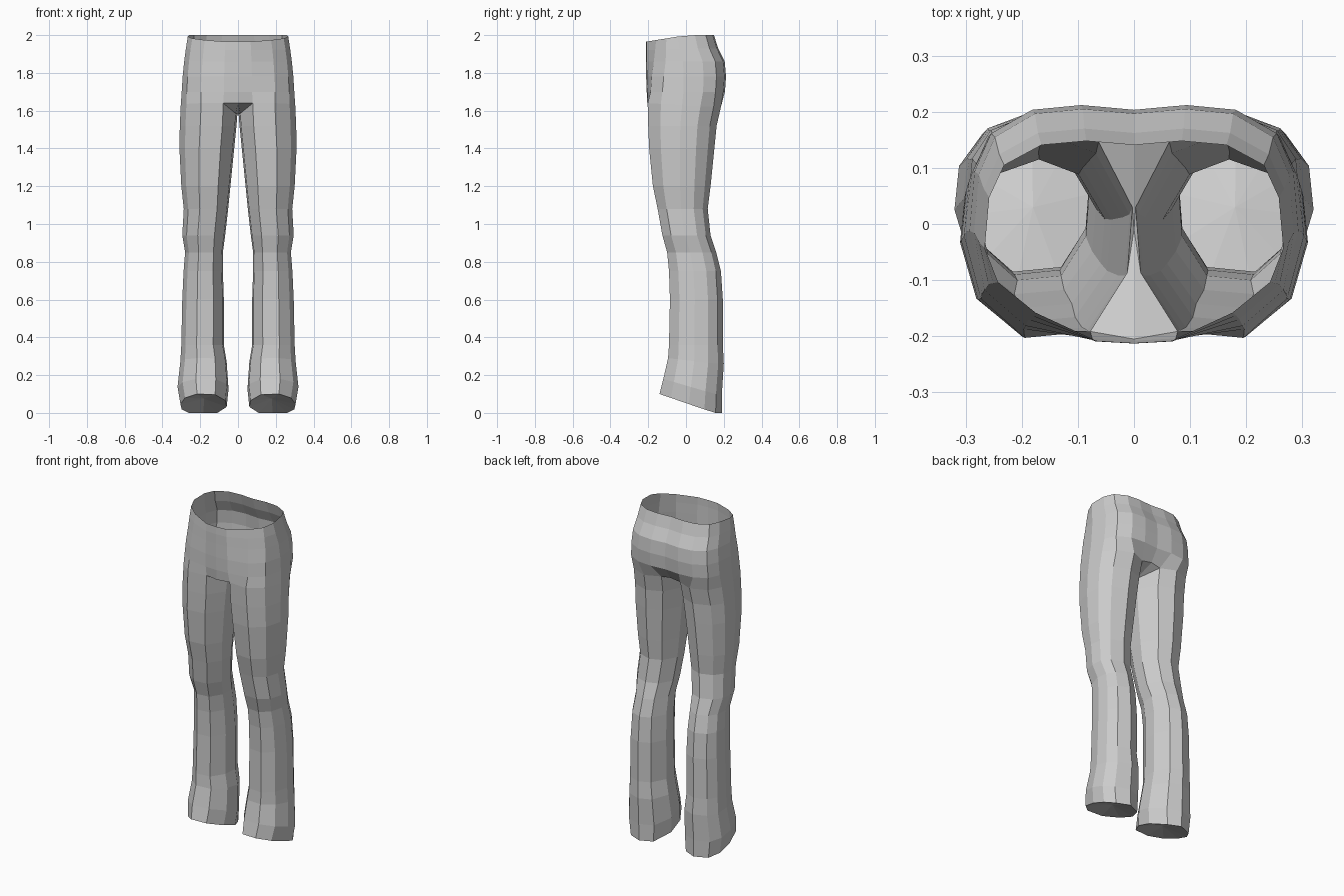
import bpy
import bmesh

if "Cube" in bpy.data.objects:
    bpy.data.objects.remove(bpy.data.objects["Cube"], do_unlink=True)

# Cloth colour
cloth = bpy.data.materials.new("grey cloth")
cloth.use_nodes = True
GREY = (0.6, 0.6, 0.6, 1)
cloth.diffuse_color = GREY
cloth.node_tree.nodes["Principled BSDF"].inputs["Base Color"].default_value = GREY

# Cross-sections as fractions of width and depth, from inner front round the outside
LEG = [(.25, .03), (.64, 0), (.9, .18), (1, .47), (.97, .72), (.82, .9),
       (.5, 1), (.2, .9), (0, .6), (.03, .3)]
HIP = [(.25, .01), (.66, .05), (.91, .2), (1, .47), (.97, .72), (.87, .88),
       (.62, .98), (.32, 1)]

# Leg levels: back height, inner x, outer x, front y, back y, extra height at front
LEGS = [(0, .06, .305, -.14, .19, .1),
        (.1, .05, .32, -.12, .19, .08),
        (.26, .06, .305, -.095, .2, .03),
        (.36, .075, .3, -.09, .195, 0),
        (.6, .075, .295, -.085, .195, 0),
        (.75, .08, .288, -.09, .185, 0),
        (.85, .08, .28, -.1, .16, 0),
        (.94, .068, .295, -.125, .13, 0),
        (1.08, .052, .287, -.15, .115, 0),
        (1.2, .04, .3, -.175, .13, 0),
        (1.4, .02, .31, -.195, .15, 0),
        (1.52, .008, .308, -.2, .162, 0),
        (1.62, .003, .303, -.203, .185, .02)]

# Hip levels: back height, half width, front y, back y, front rounding, front drop
HIPS = [(1.7, .298, -.208, .206, 0, 0),
        (1.78, .293, -.211, .212, .02, 0),
        (1.86, .285, -.212, .205, .05, 0),
        (1.93, .276, -.213, .17, .08, .01),
        (2, .266, -.212, .148, .1, .035)]

bm = bmesh.new()


def leg_ring(z, x0, x1, y0, y1, tilt):
    return [bm.verts.new((x0 + (x1 - x0) * u, y0 + (y1 - y0) * v,
                          z + tilt * max(0, 1 - v / .88))) for u, v in LEG]


def hip_ring(z, w, y0, y1, rounding, drop):
    section = [(0, 0)] + HIP + [(0, .98)]
    ring = []
    for i, (u, v) in enumerate(section):
        v += rounding if i in (2, 3) else 0
        ring.append(bm.verts.new((w * u, y0 + (y1 - y0) * v,
                                  z - drop * max(0, 1 - v / .6))))
    return ring


def bridge(a, b, closed):
    n = len(a)
    for i in range(n if closed else n - 1):
        j = (i + 1) % n
        bm.faces.new((a[i], a[j], b[j], b[i]))


# Trouser leg
legs = [leg_ring(*level) for level in LEGS]
for low, high in zip(legs, legs[1:]):
    bridge(low, high, True)

# Recessed fan closing the hem
hub = bm.verts.new((.18, .03, .075))
hem = legs[0]
for i in range(len(hem)):
    bm.faces.new((hem[(i + 1) % len(hem)], hem[i], hub))

# Crotch gusset between the legs
top = legs[-1]
for v in top[8:]:
    v.co.z = 1.585
front = bm.verts.new((0, -.205, 1.64))
back = bm.verts.new((0, .15, 1.63))
middle = bm.verts.new((0, -.01, 1.58))
bm.faces.new((front, top[0], top[9], middle))
bm.faces.new((middle, top[9], top[8]))
bm.faces.new((middle, top[8], top[7], back))

# Hips up to the open waist
lower = [front] + top[:8] + [back]
for level in HIPS:
    upper = hip_ring(*level)
    bridge(lower, upper, False)
    lower = upper

bmesh.ops.recalc_face_normals(bm, faces=bm.faces)
# Outer thigh faces must point outwards
bm.faces.ensure_lookup_table()
side = max(bm.faces, key=lambda f: f.calc_center_median().x)
if side.normal.x < 0:
    bmesh.ops.reverse_faces(bm, faces=bm.faces)

mesh = bpy.data.meshes.new("trousers")
bm.to_mesh(mesh)
bm.free()
mesh.materials.append(cloth)
trousers = bpy.data.objects.new("trousers", mesh)
bpy.context.collection.objects.link(trousers)

# Second half
mirror = trousers.modifiers.new("mirror", 'MIRROR')
mirror.use_clip = True
mirror.merge_threshold = .0005
